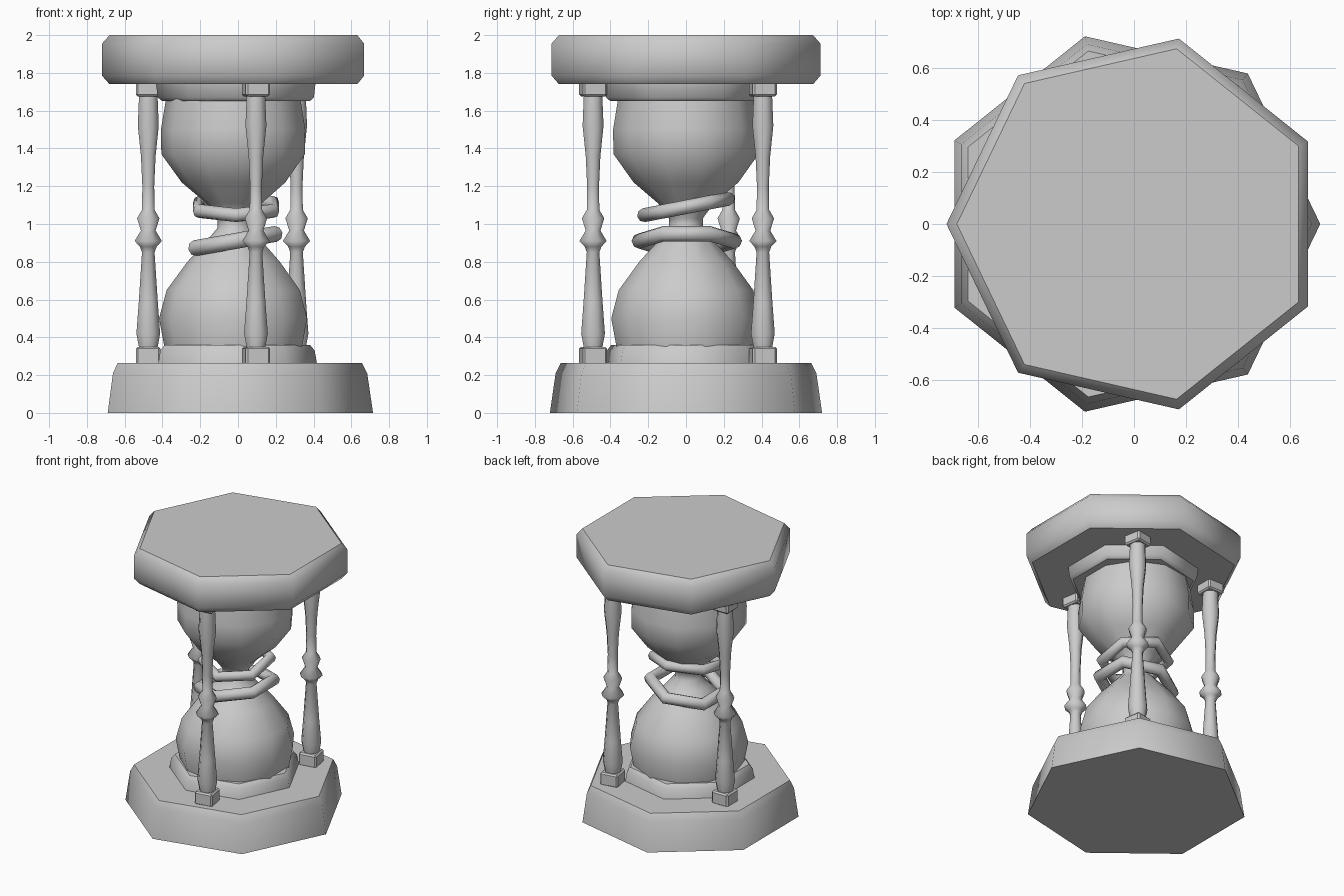
import bpy, bmesh
from math import cos, sin, pi, radians
from mathutils import Matrix, Vector

if "Cube" in bpy.data.objects:
    bpy.data.objects.remove(bpy.data.objects["Cube"])


def finish(name, bm, smooth=True):
    bmesh.ops.recalc_face_normals(bm, faces=bm.faces[:])
    for f in bm.faces:
        f.smooth = smooth and len(f.verts) == 4
    mesh = bpy.data.meshes.new(name)
    bm.to_mesh(mesh)
    bm.free()
    obj = bpy.data.objects.new(name, mesh)
    bpy.context.collection.objects.link(obj)
    return obj


def turned(name, profile, sides, phase=0.0, x=0.0, y=0.0):
    """Stack of n-sided rings from (radius, z) points, capped at both ends."""
    bm = bmesh.new()
    rings = []
    for r, z in profile:
        rings.append([bm.verts.new((x + r * cos(phase + 2 * pi * i / sides),
                                    y + r * sin(phase + 2 * pi * i / sides), z))
                      for i in range(sides)])
    for a, b in zip(rings, rings[1:]):
        for i in range(sides):
            j = (i + 1) % sides
            bm.faces.new((a[i], a[j], b[j], b[i]))
    bm.faces.new(rings[0][::-1])
    bm.faces.new(rings[-1])
    return finish(name, bm)


def hex_ring(name, major, minor, center, tilt, segs=6, tube=8):
    bm = bmesh.new()
    rings = []
    for i in range(segs):
        a = radians(30) + 2 * pi * i / segs
        rings.append([bm.verts.new((
            (major + minor * cos(2 * pi * k / tube)) * cos(a),
            (major + minor * cos(2 * pi * k / tube)) * sin(a),
            minor * sin(2 * pi * k / tube))) for k in range(tube)])
    for i in range(segs):
        a, b = rings[i], rings[(i + 1) % segs]
        for k in range(tube):
            m = (k + 1) % tube
            bm.faces.new((a[k], b[k], b[m], a[m]))
    bm.transform(Matrix.Translation(center) @ tilt)
    return finish(name, bm)


def block(name, x, y, z0, z1, side, angle):
    bm = bmesh.new()
    bmesh.ops.create_cube(bm, size=1)
    bm.transform(Matrix.Diagonal((side, side, z1 - z0, 1)))
    bmesh.ops.bevel(bm, geom=bm.edges[:], offset=0.01, segments=1, affect='EDGES')
    bm.transform(Matrix.Translation((x, y, (z0 + z1) / 2)) @ Matrix.Rotation(angle, 4, 'Z'))
    return finish(name, bm, smooth=False)


# Seven-sided base and top slabs, pointing opposite ways
turned("base", [(0.739, 0), (0.708, 0.21), (0.681, 0.263)], 7, 0, -0.024)
turned("top_slab", [(0.69, 1.74), (0.73, 1.785), (0.73, 1.955), (0.69, 2.0)], 7, pi, 0.01)

# Seats that hold the glass
turned("lower_seat", [(0.444, 0.25), (0.43, 0.33), (0.405, 0.36)], 7, 0, -0.024)
turned("upper_seat", [(0.41, 1.65), (0.435, 1.67), (0.445, 1.75)], 7, pi, 0.01)

# Glass: two bulbs joined by a narrow neck
turned("glass", [(0.37, 0.34), (0.40, 0.50), (0.36, 0.65), (0.25, 0.80), (0.14, 0.92),
                 (0.09, 0.98), (0.09, 1.03), (0.15, 1.11), (0.28, 1.22), (0.388, 1.37),
                 (0.39, 1.50), (0.362, 1.67)], 11, pi, -0.018)

# Two tilted rings around the neck
hex_ring("upper_ring", 0.226, 0.037, Vector((-0.01, 0, 1.09)), Matrix.Rotation(radians(11), 4, 'X'))
hex_ring("lower_ring", 0.25, 0.042, Vector((-0.014, 0.004, 0.91)), Matrix.Rotation(radians(-10), 4, 'Y'))

# Three turned columns with square blocks at each end
column = [(0.052, 0.34), (0.068, 0.42), (0.055, 0.58), (0.036, 0.85), (0.048, 0.88),
          (0.078, 0.91), (0.042, 0.965), (0.064, 1.03), (0.036, 1.075), (0.034, 1.20),
          (0.042, 1.36), (0.06, 1.52), (0.053, 1.68)]
spots = [("front", 0.095, -0.492, 10), ("right", 0.31, 0.407, 10), ("left", -0.475, 0.226, 0)]
for side, x, y, turn in spots:
    turned(side + "_column", column, 8, pi / 8, x, y)
    block(side + "_foot_block", x, y, 0.255, 0.35, 0.13, radians(turn))
    block(side + "_head_block", x, y, 1.675, 1.75, 0.13, radians(turn))
